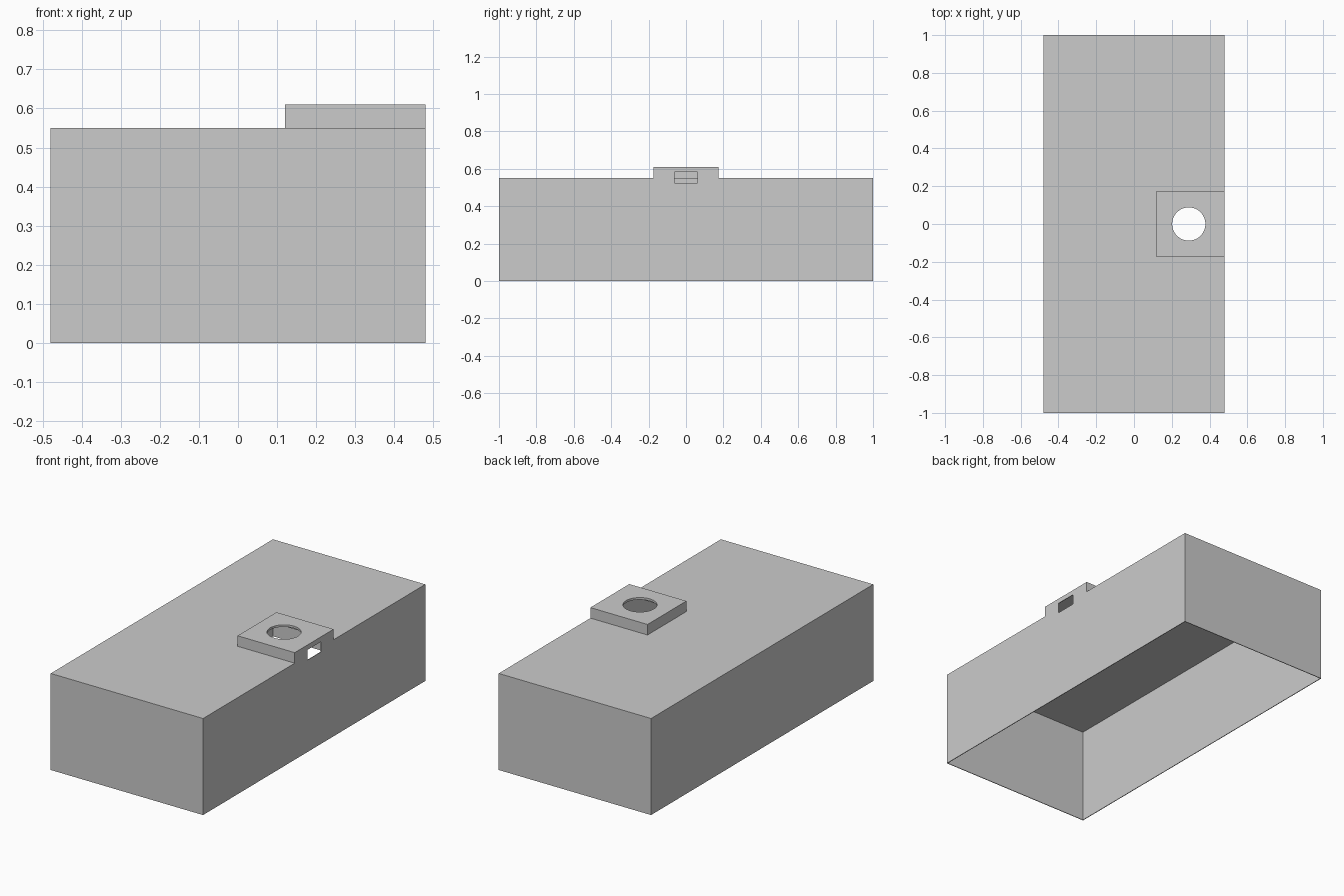
import bpy

if "Cube" in bpy.data.objects:
    bpy.data.objects.remove(bpy.data.objects["Cube"], do_unlink=True)

WALL = 0.004      # sheet thickness
LID = 0.012       # raised plate thickness
X, Y, H = 0.48, 1.0, 0.55
BX, BY, BH = 0.12, 0.175, 0.61

grey = bpy.data.materials.new("light_grey")
grey.use_nodes = True
colour = (0.6, 0.6, 0.6, 1)
grey.diffuse_color = colour
grey.node_tree.nodes["Principled BSDF"].inputs["Base Color"].default_value = colour


def box(name, lo, hi):
    """Box between two opposite corners."""
    bpy.ops.mesh.primitive_cube_add(size=1)
    ob = bpy.context.object
    ob.name = name
    for v in ob.data.vertices:
        v.co = [(a + b) / 2 + c * (b - a) for a, b, c in zip(lo, hi, v.co)]
    ob.data.materials.append(grey)
    return ob


def combine(target, tool, operation):
    """Apply a boolean and discard the tool."""
    bpy.context.view_layer.objects.active = target
    mod = target.modifiers.new(operation, 'BOOLEAN')
    mod.operation = operation
    mod.solver = 'EXACT'
    mod.object = tool
    bpy.ops.object.modifier_apply(modifier=mod.name)
    bpy.data.objects.remove(tool, do_unlink=True)


# Outer case with the raised mount flush to one side
case = box("open_case", (-X, -Y, 0), (X, Y, H))
combine(case, box("raised_mount", (BX, -BY, H - 0.1), (X, BY, BH)), 'UNION')

# Hollow interior, open at the bottom, continuing up into the mount
cavity = box("cavity", (-X + WALL, -Y + WALL, -0.1), (X - WALL, Y - WALL, H - WALL))
pocket = box("pocket", (BX + WALL, -BY + WALL, H - 0.1), (X - WALL, BY - WALL, BH - LID))
combine(case, cavity, 'DIFFERENCE')
combine(case, pocket, 'DIFFERENCE')

# Round opening in the mount and slot in the side wall
bpy.ops.mesh.primitive_cylinder_add(vertices=48, radius=0.088, depth=0.2, location=(0.29, 0, BH))
hole = bpy.context.object
hole.data.materials.append(grey)
combine(case, hole, 'DIFFERENCE')
combine(case, box("slot", (X - 0.05, -0.062, 0.523), (X + 0.05, 0.062, 0.582)), 'DIFFERENCE')

# Smooth only the round opening
bpy.ops.object.select_all(action='DESELECT')
case.select_set(True)
bpy.context.view_layer.objects.active = case
bpy.ops.object.shade_smooth_by_angle()
